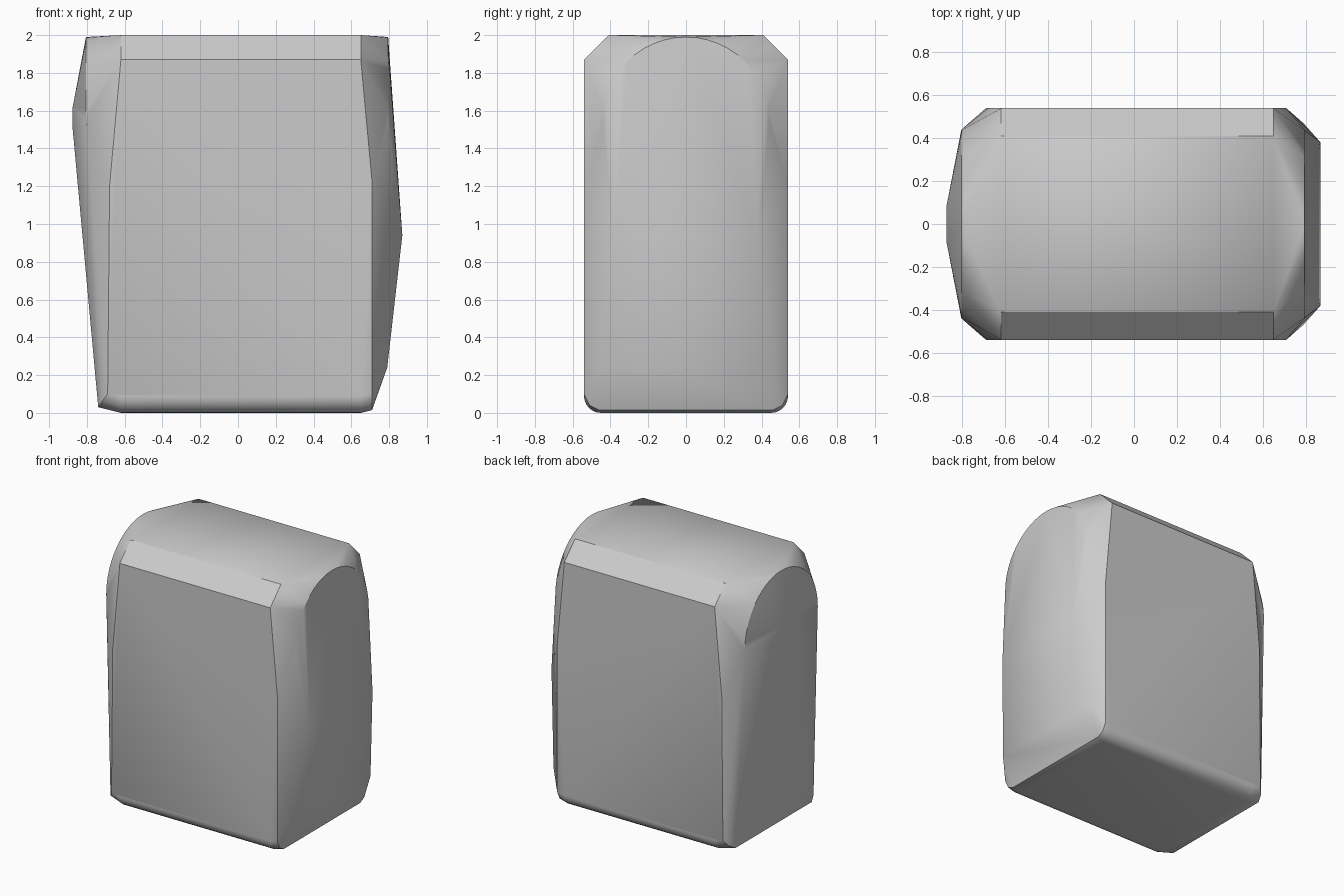
import bpy
import bmesh
from math import sin, cos, pi

cube = bpy.data.objects.get("Cube")
if cube:
    bpy.data.objects.remove(cube, do_unlink=True)

HALF = 0.54          # half depth of the body
LEFT, RIGHT = 0.65, -0.62


def flat_colour(name, value):
    mat = bpy.data.materials.new(name)
    mat.use_nodes = True
    mat.diffuse_color = (value, value, value, 1)
    bsdf = mat.node_tree.nodes["Principled BSDF"]
    bsdf.inputs["Base Color"].default_value = (value, value, value, 1)
    bsdf.inputs["Roughness"].default_value = 0.7
    return mat


def arch(x, centre_z=1.55, radius=0.44, steps=24):
    """Half-round top of an end cap."""
    return [(x, radius * cos(pi * i / steps), centre_z + radius * sin(pi * i / steps))
            for i in range(steps + 1)]


def both_sides(points):
    return [(x, s * y, z) for x, y, z in points for s in (-1, 1)]


# Main block: chamfered top, rounded lower edges
points = []
for x in (RIGHT, LEFT):
    points += both_sides([(x, 0.41, 2), (x, HALF, 1.87)])
    r = 0.09
    for i in range(7):
        a = pi / 2 * i / 6
        points += both_sides([(x, HALF - r + r * cos(a), r - r * sin(a))])

# Left end: arch above, bulging panel edge, tucked-in foot
points += arch(0.795)
points += both_sides([(0.71, HALF, 1.22), (0.71, HALF, 0.1), (0.71, 0.51, 0.04),
                      (0.71, 0.46, 0.015), (0.79, 0.47, 0.24), (0.87, 0.38, 0.94)])

# Right end: arch above, shallow crown, long taper to the foot
points += arch(-0.805)
points += both_sides([(-0.68, HALF, 1.2), (-0.69, HALF, 0.1), (-0.72, 0.51, 0.06),
                      (-0.74, 0.46, 0.03), (-0.875, 0.08, 1.5), (-0.875, 0.08, 1.62)])

# Skin the points into one solid
bm = bmesh.new()
for p in points:
    bm.verts.new(p)
hull = bmesh.ops.convex_hull(bm, input=bm.verts)
spare = {v for v in hull["geom_interior"] + hull["geom_unused"]
         if isinstance(v, bmesh.types.BMVert) and not v.link_faces}
bmesh.ops.delete(bm, geom=list(spare), context='VERTS')
bmesh.ops.dissolve_limit(bm, angle_limit=0.005, verts=bm.verts, edges=bm.edges)
bmesh.ops.recalc_face_normals(bm, faces=bm.faces)

mesh = bpy.data.meshes.new("body")
bm.to_mesh(mesh)
bm.free()
body = bpy.data.objects.new("body", mesh)
bpy.context.collection.objects.link(body)
mesh.materials.append(flat_colour("grey", 0.6))

bpy.ops.object.select_all(action='DESELECT')
body.select_set(True)
bpy.context.view_layer.objects.active = body
bpy.ops.object.shade_smooth_by_angle(angle=pi / 6)
